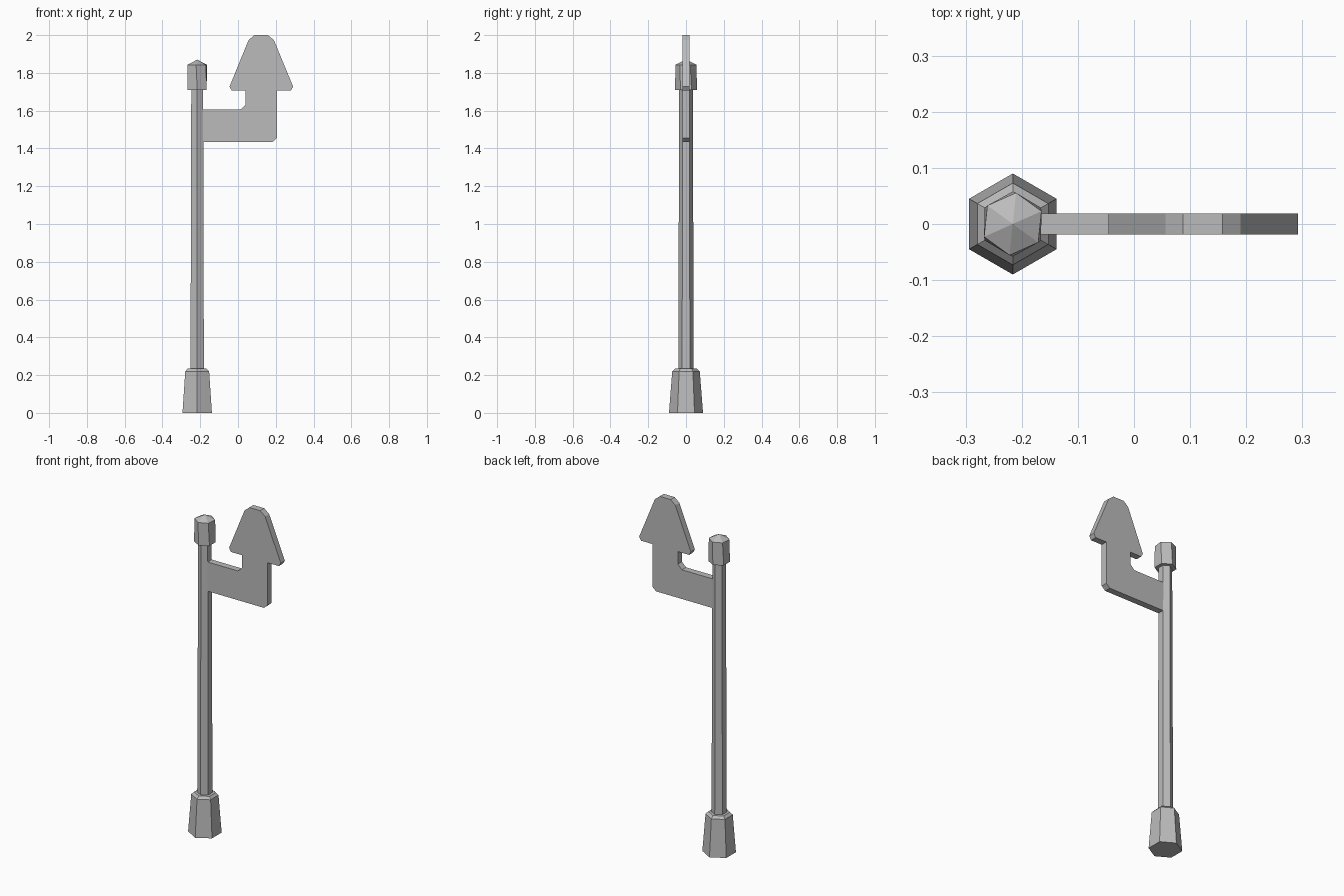
import bpy, bmesh
from math import pi, sin, cos, radians

cube = bpy.data.objects.get("Cube")
if cube:
    bpy.data.objects.remove(cube)

grey = bpy.data.materials.new("plain grey")
grey.use_nodes = True
GREY = (0.5, 0.5, 0.5, 1)
grey.diffuse_color = GREY
grey.node_tree.nodes["Principled BSDF"].inputs["Base Color"].default_value = GREY

POST_X = -0.216


def finish(name, bm):
    bmesh.ops.recalc_face_normals(bm, faces=bm.faces)
    mesh = bpy.data.meshes.new(name)
    bm.to_mesh(mesh)
    bm.free()
    mesh.materials.append(grey)
    obj = bpy.data.objects.new(name, mesh)
    bpy.context.collection.objects.link(obj)
    return obj


def hex_column(name, rings, apex=None):
    """Six-sided column through rings of (radius, height, twist in degrees)."""
    bm = bmesh.new()
    loops = []
    for r, z, twist in rings:
        angles = [pi / 2 + radians(twist) + i * pi / 3 for i in range(6)]
        loops.append([bm.verts.new((POST_X + r * cos(a), r * sin(a), z)) for a in angles])
    for low, high in zip(loops, loops[1:]):
        for i in range(6):
            j = (i + 1) % 6
            bm.faces.new((low[i], low[j], high[j], high[i]))
    bm.faces.new(loops[0])
    if apex is None:
        bm.faces.new(loops[-1])
    else:
        tip = bm.verts.new((POST_X, 0, apex))
        for i in range(6):
            bm.faces.new((loops[-1][i], loops[-1][(i + 1) % 6], tip))
    return finish(name, bm)


# Flared foot with a bevelled top, slim pole, and pointed cap
hex_column("base", [(0.09, 0, 0), (0.073, 0.22, 0), (0.058, 0.234, 0)])
hex_column("pole", [(0.041, 0.2, 0), (0.036, 1.75, 0)])
hex_column("cap", [(0.058, 1.71, 0), (0.056, 1.843, -6)], apex=1.87)

# Flat arrow-shaped sign with clipped corners
outline = [
    (-0.2, 1.434), (0.182, 1.434), (0.206, 1.455), (0.206, 1.706),
    (0.279, 1.706), (0.292, 1.727), (0.19, 1.974), (0.158, 2.0),
    (0.087, 2.0), (0.056, 1.974), (-0.045, 1.727), (-0.033, 1.706),
    (0.04, 1.706), (0.04, 1.632), (0.013, 1.606), (-0.2, 1.606),
]
bm = bmesh.new()
face = bm.faces.new([bm.verts.new((x, -0.019, z)) for x, z in outline])
extruded = bmesh.ops.extrude_face_region(bm, geom=[face])
bmesh.ops.translate(bm, vec=(0, 0.038, 0),
                    verts=[v for v in extruded["geom"] if isinstance(v, bmesh.types.BMVert)])
finish("arrow_sign", bm)
